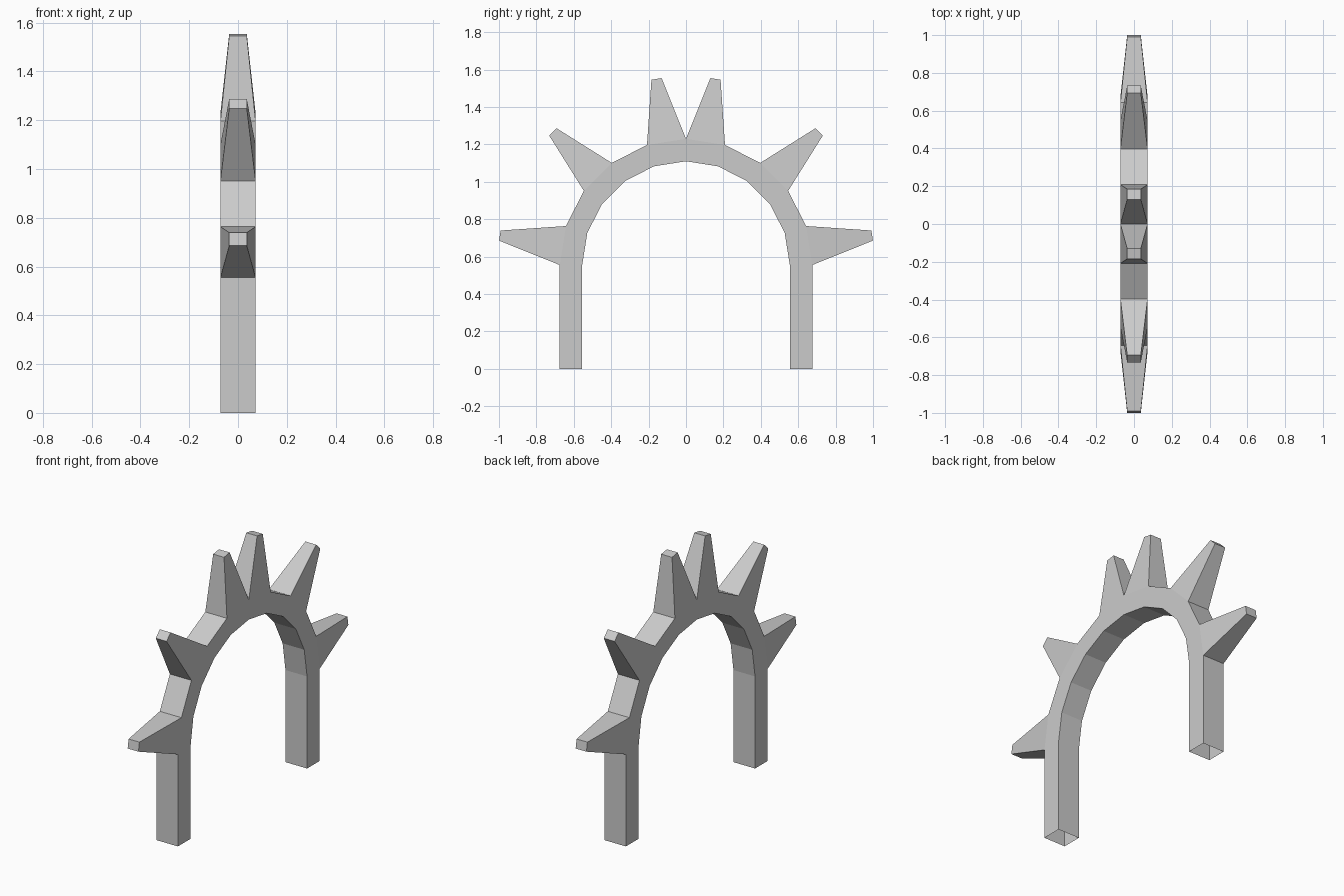
import bpy, bmesh
from math import sin, cos, pi
from mathutils import Vector

if "Cube" in bpy.data.objects:
    bpy.data.objects.remove(bpy.data.objects["Cube"])

HALF = 0.072            # half thickness along x
R_IN, R_OUT = 0.555, 0.675
SPRING = 0.555          # height where the legs meet the arch
SEGS = 10
SPIKE_LEN = 0.341

bm = bmesh.new()


def ring(y_in, z_in, y_out, z_out):
    """Rectangular cross-section of the arch."""
    return [bm.verts.new(p) for p in (
        (-HALF, y_in, z_in), (HALF, y_in, z_in),
        (HALF, y_out, z_out), (-HALF, y_out, z_out))]


# Cross-sections: foot, half circle, other foot
rings = [ring(R_IN, 0, R_OUT, 0)]
for i in range(SEGS + 1):
    a = pi * i / SEGS
    rings.append(ring(R_IN * cos(a), SPRING + R_IN * sin(a),
                      R_OUT * cos(a), SPRING + R_OUT * sin(a)))
rings.append(ring(-R_IN, 0, -R_OUT, 0))

# Skin the sections; the feet stay open underneath
outer = []
for a, b in zip(rings, rings[1:]):
    for k in range(4):
        n = (k + 1) % 4
        f = bm.faces.new((a[k], a[n], b[n], b[k]))
        if k == 2:
            outer.append(f)

# Tapered spikes drawn out of alternate outer faces, mirrored about the crown
for i in (0, 2, 4, 5, 7, 9):
    mid = pi * (i + 0.5) / SEGS
    out = Vector((0, cos(mid), sin(mid)))
    side = Vector((0, -sin(mid), cos(mid)))
    face = outer[i + 1]
    c = face.calc_center_median()
    base = list(face.verts)
    tip = []
    for v in base:
        d = v.co - c
        tip.append(bm.verts.new(c + out * SPIKE_LEN + side * d.dot(side) * 0.26
                                + Vector((d.x * 0.5, 0, 0))))
    bm.faces.remove(face)
    for k in range(4):
        n = (k + 1) % 4
        bm.faces.new((base[k], base[n], tip[n], tip[k]))
    bm.faces.new(tip)

bmesh.ops.recalc_face_normals(bm, faces=bm.faces[:])
mesh = bpy.data.meshes.new("spiked_arch")
bm.to_mesh(mesh)
bm.free()
bpy.context.collection.objects.link(bpy.data.objects.new("spiked_arch", mesh))
